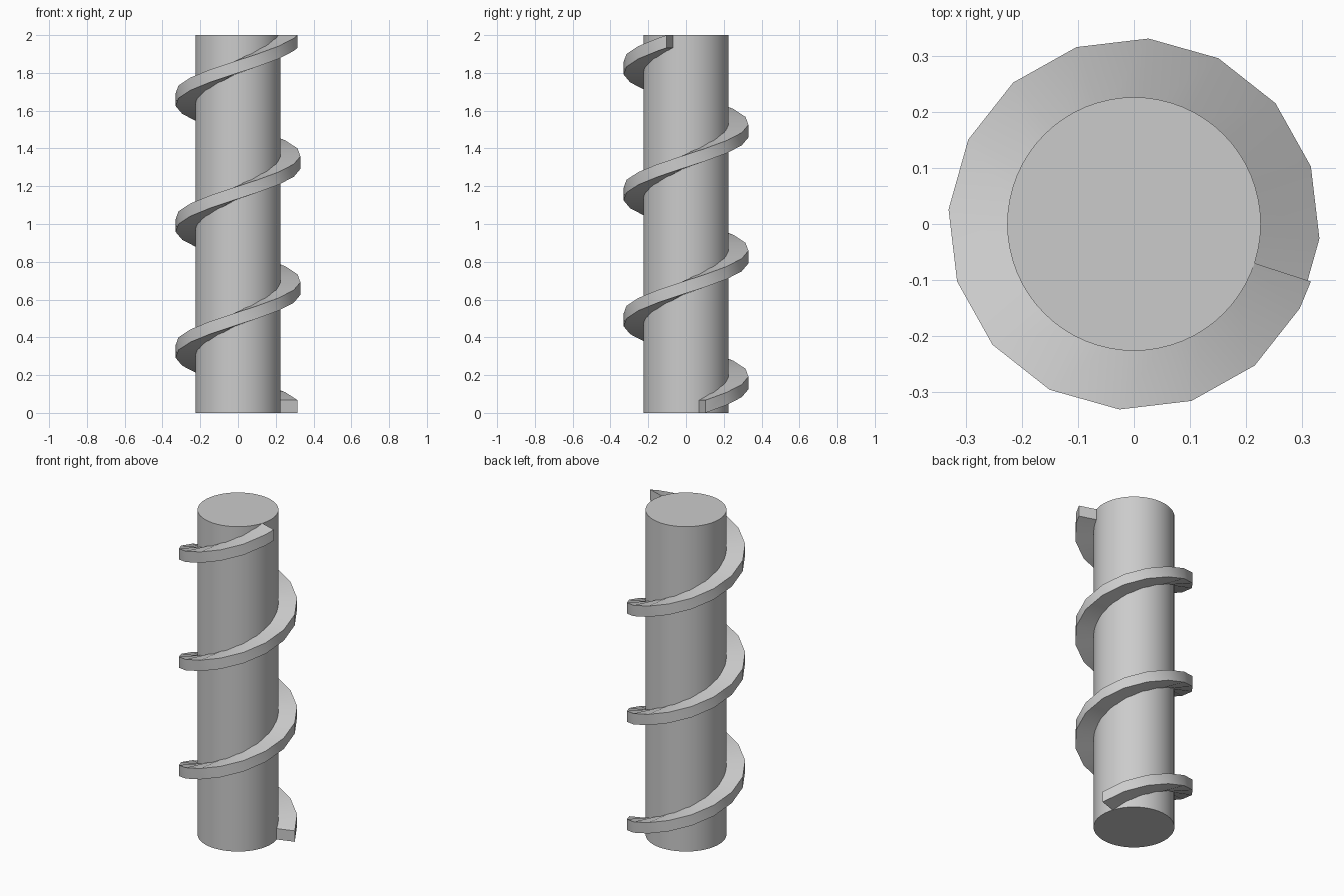
import bpy
import bmesh
from math import cos, sin, radians

cube = bpy.data.objects.get("Cube")
if cube:
    bpy.data.objects.remove(cube, do_unlink=True)

HEIGHT = 2.0
SHAFT_R, FLIGHT_R, INNER_R = 0.226, 0.3315, 0.2
THICK = 0.067
START, SWEEP, STEP = 18.0, 1044.0, 22.5

grey = bpy.data.materials.new("plain grey")
grey.use_nodes = True
colour = (0.6, 0.6, 0.6, 1)
grey.diffuse_color = colour
grey.node_tree.nodes["Principled BSDF"].inputs["Base Color"].default_value = colour


def finish(obj):
    obj.data.materials.append(grey)
    bpy.ops.object.select_all(action="DESELECT")
    obj.select_set(True)
    bpy.context.view_layer.objects.active = obj
    bpy.ops.object.shade_smooth_by_angle(angle=radians(30))


# Central shaft
bpy.ops.mesh.primitive_cylinder_add(vertices=64, radius=SHAFT_R, depth=HEIGHT,
                                    location=(0, 0, HEIGHT / 2))
shaft = bpy.context.object
shaft.name = "shaft"
finish(shaft)

# Spiral flight: a rectangular section swept up around the shaft
bm = bmesh.new()
section = [(INNER_R, 0), (FLIGHT_R, 0), (FLIGHT_R, THICK), (INNER_R, THICK)]
turns = [i * STEP for i in range(int(SWEEP / STEP) + 1)] + [SWEEP]
rings = []
for t in turns:
    a = radians(START + t)
    rise = (HEIGHT - THICK) * t / SWEEP
    rings.append([bm.verts.new((r * cos(a), r * sin(a), z + rise)) for r, z in section])
for low, high in zip(rings, rings[1:]):
    for i in range(4):
        j = (i + 1) % 4
        bm.faces.new((low[i], low[j], high[j], high[i]))
bm.faces.new(rings[0])
bm.faces.new(rings[-1])
bmesh.ops.recalc_face_normals(bm, faces=bm.faces)
mesh = bpy.data.meshes.new("spiral_flight")
bm.to_mesh(mesh)
bm.free()
flight = bpy.data.objects.new("spiral_flight", mesh)
bpy.context.collection.objects.link(flight)
finish(flight)
